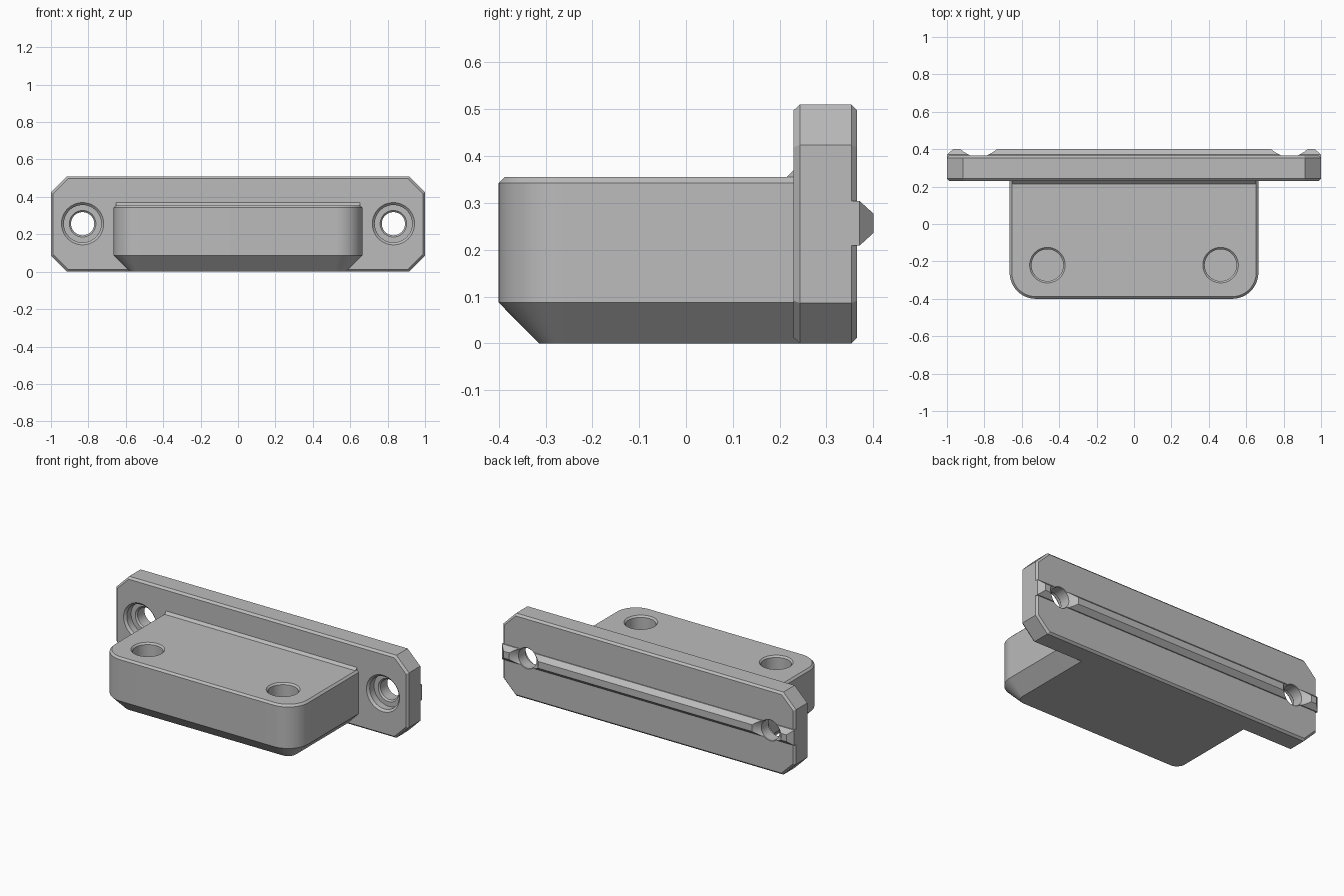
import bpy, bmesh
from math import sin, cos, pi, radians

if "Cube" in bpy.data.objects:
    bpy.data.objects.remove(bpy.data.objects["Cube"], do_unlink=True)

grey = bpy.data.materials.new("plain grey")
grey.use_nodes = True
grey.diffuse_color = (0.5, 0.5, 0.5, 1)
grey.node_tree.nodes["Principled BSDF"].inputs["Base Color"].default_value = grey.diffuse_color

HOLE_X, HOLE_Z = 0.831, 0.2565
PEG_X, PEG_Y = 0.463, -0.22


def loft(name, rings):
    """Solid skinned through rings of equal point count, capped at both ends."""
    bm = bmesh.new()
    loops = [[bm.verts.new(p) for p in ring] for ring in rings]
    n = len(loops[0])
    for a, b in zip(loops, loops[1:]):
        for i in range(n):
            j = (i + 1) % n
            bm.faces.new((a[i], a[j], b[j], b[i]))
    bm.faces.new(loops[0])
    bm.faces.new(loops[-1])
    bmesh.ops.recalc_face_normals(bm, faces=bm.faces)
    mesh = bpy.data.meshes.new(name)
    bm.to_mesh(mesh)
    bm.free()
    mesh.materials.append(grey)
    obj = bpy.data.objects.new(name, mesh)
    bpy.context.collection.objects.link(obj)
    return obj


def activate(obj):
    bpy.ops.object.select_all(action="DESELECT")
    obj.select_set(True)
    bpy.context.view_layer.objects.active = obj


def cut(obj, cutters):
    activate(obj)
    for c in cutters:
        mod = obj.modifiers.new("hole", "BOOLEAN")
        mod.operation, mod.solver, mod.object = "DIFFERENCE", "EXACT", c
        bpy.ops.object.modifier_apply(modifier=mod.name)


def circle(r, n=64):
    return [(r * cos(2 * pi * i / n), r * sin(2 * pi * i / n)) for i in range(n)]


# Back plate: octagon with chamfered front and back rims
def octagon(inset, y):
    w, h, c = 1 - inset, 0.255 - inset, 0.086 - 0.586 * inset
    pts = [(w - c, h), (w, h - c), (w, c - h), (w - c, -h),
           (c - w, -h), (-w, c - h), (-w, h - c), (c - w, h)]
    return [(x, y, z + 0.255) for x, z in pts]


plate = loft("back_plate", [octagon(d, y) for d, y in
             ((0.012, 0.23), (0, 0.243), (0, 0.353), (0.012, 0.365))])


# Locating ridge along the back, tapered on every side
def rectangle(w, h, y):
    return [(x * w, y, HOLE_Z + z * h) for x, z in ((1, 1), (1, -1), (-1, -1), (-1, 1))]


ridge = loft("back_ridge", [rectangle(1, 0.0475, 0.353), rectangle(1, 0.0475, 0.371),
                            rectangle(0.967, 0.021, 0.4)])


# Shelf: rounded front corners, deep bottom chamfer, fine top chamfer
def shelf_outline(inset, z, back=0.243, radius=0.14, steps=16):
    w, r = 0.665 - inset, radius - inset
    cx, cy = 0.665 - radius, -0.4 + radius
    arc = [(cx + r * cos(a), cy - r * sin(a))
           for a in (pi / 2 * i / steps for i in range(steps + 1))]
    half = [(w, back)] + arc
    return [(x, y, z) for x, y in half] + [(-x, y, z) for x, y in reversed(half)]


shelf = loft("shelf", [shelf_outline(d, z) for d, z in
             ((0.086, 0), (0, 0.087), (0, 0.343), (0.012, 0.355))])

# Small sloped strip where the shelf top meets the plate
strip = loft("joint_strip", [[(x, 0.215, 0.355), (x, 0.232, 0.372), (x, 0.232, 0.355)]
                             for x in (-0.653, 0.653)])

# Stepped screw holes through plate and ridge
screw_profile = ((0.125, 0.218), (0.1, 0.243), (0.1, 0.285), (0.071, 0.285),
                 (0.062, 0.294), (0.062, 0.362), (0.11, 0.41))
screws = [loft("screw_cutter", [[(s * HOLE_X + u, y, HOLE_Z + v) for u, v in circle(r)]
                                for r, y in screw_profile]) for s in (-1, 1)]
cut(plate, screws)
cut(ridge, screws)

# Blind round sockets in the shelf top
peg_profile = ((0.085, 0.155), (0.085, 0.345), (0.105, 0.365))
pegs = [loft("socket_cutter", [[(s * PEG_X + u, PEG_Y + v, z) for u, v in circle(r)]
                               for r, z in peg_profile]) for s in (-1, 1)]
cut(shelf, pegs)

for c in screws + pegs:
    bpy.data.objects.remove(c, do_unlink=True)

for obj in (plate, ridge, shelf, strip):
    activate(obj)
    bpy.ops.object.shade_smooth_by_angle(angle=radians(25))
